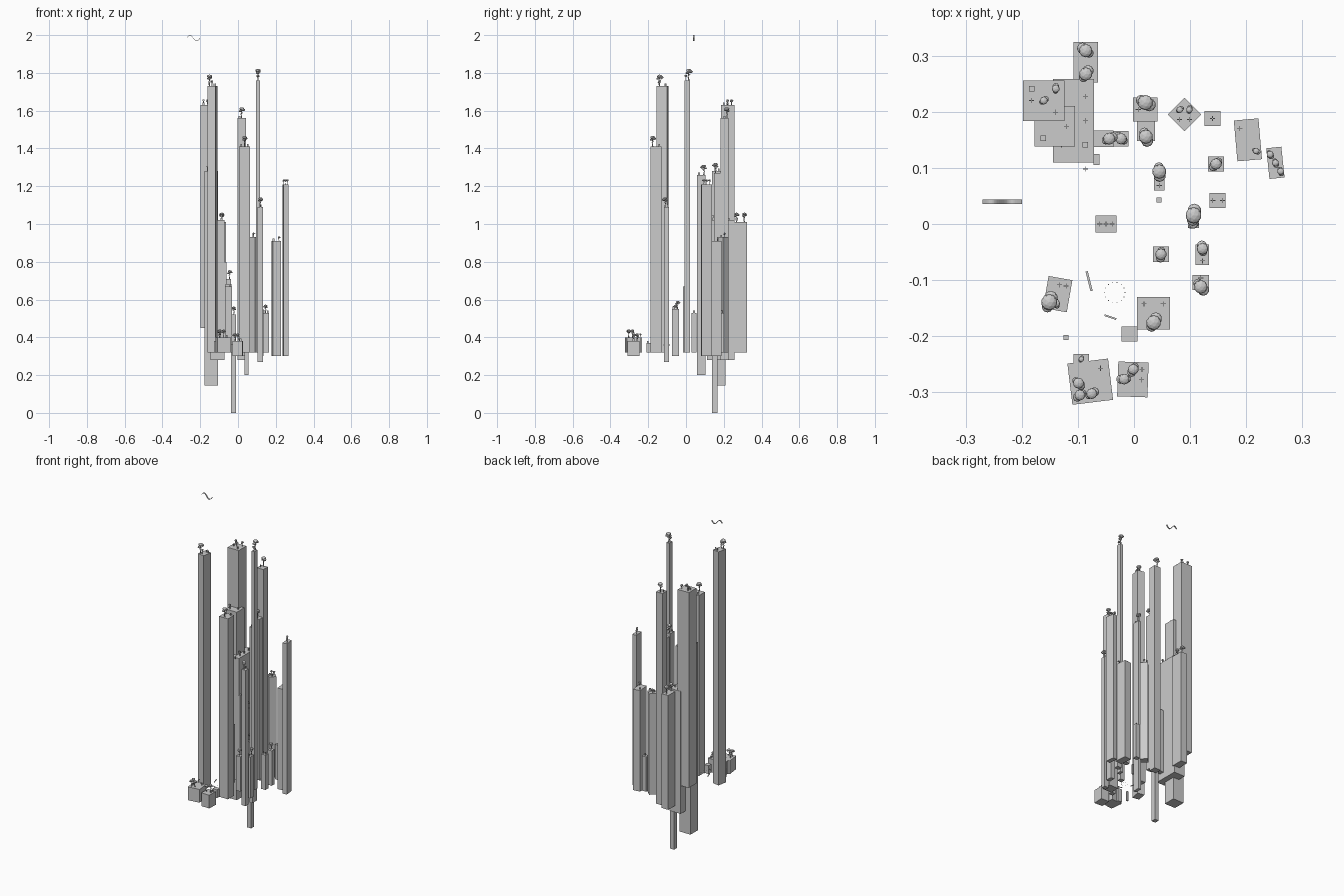
import bpy, bmesh, math, random
from mathutils import Matrix, Vector

if "Cube" in bpy.data.objects:
    bpy.data.objects.remove(bpy.data.objects["Cube"])

random.seed(4)
SIDE = {'N': (0, 1), 'S': (0, -1), 'E': (1, 0), 'W': (-1, 0), 'C': (0, 0)}


def finish(bm, name):
    me = bpy.data.meshes.new(name)
    bm.to_mesh(me)
    bm.free()
    ob = bpy.data.objects.new(name, me)
    bpy.context.collection.objects.link(ob)
    return ob


def box(bm, c, size, rot=0.0):
    m = (Matrix.Translation(c) @ Matrix.Rotation(math.radians(rot), 4, 'Z')
         @ Matrix.Diagonal((*size, 1)))
    bmesh.ops.create_cube(bm, size=1, matrix=m)


def rod(bm, a, b, r1, r2):
    d = b - a
    m = Matrix.Translation((a + b) / 2) @ d.to_track_quat('Z', 'Y').to_matrix().to_4x4()
    bmesh.ops.create_cone(bm, cap_ends=True, segments=6, radius1=r1,
                          radius2=r2, depth=d.length, matrix=m)


# Bonsai tree: bent trunk, a branch and flattened leaf clumps
def tree(base, s):
    bm = bmesh.new()
    a = random.uniform(0, math.tau)
    lean = Vector((math.cos(a), math.sin(a), 0)) * .007 * s
    up = Vector((0, 0, s))
    mid = base - lean / 2 + up * .018
    rod(bm, base, mid, .0028 * s, .0022 * s)
    rod(bm, mid, base + up * .036, .0022 * s, .0012 * s)
    rod(bm, mid, base + lean + up * .028, .0014 * s, .001 * s)
    for k in range(3):
        r = (.0115 - .0017 * k) * s
        c = base + lean * (0, 1, -1)[k] + up * (.042 - .005 * k)
        m = Matrix.Translation(c) @ Matrix.Diagonal((r, r, r * .6, 1))
        bmesh.ops.create_icosphere(bm, subdivisions=2, radius=1, matrix=m)
    finish(bm, "bonsai_tree")


# Grass tuft: two crossed upright blades
def tuft(p):
    bm = bmesh.new()
    for rot in (0, 90):
        box(bm, p + Vector((0, 0, .006)), (.009, .0012, .014), rot)
    finish(bm, "grass_tuft")


# Stone lantern: post, body and cap
def lantern(p):
    bm = bmesh.new()
    for k in range(3):
        w = .004 + .003 * k
        box(bm, p + Vector((0, 0, .007 + .009 * k)), (w, w, .016 - .005 * k))
    finish(bm, "stone_lantern")


# Pillar with planting: capitals give big trees, small letters shrubs,
# "+" a tuft, "=" a lantern, each placed towards the named compass side
def pillar(cx, cy, w, d, z0, z1, plants="", rot=0):
    bm = bmesh.new()
    box(bm, (cx, cy, (z0 + z1) / 2), (w, d, z1 - z0), rot)
    finish(bm, "rock_pillar")
    turn = Matrix.Rotation(math.radians(rot), 3, 'Z')
    for word in plants.split():
        dirs = [SIDE[c] for c in word.upper() if c in SIDE]
        u, v = (sum(q[i] for q in dirs) for i in (0, 1))
        p = Vector((cx, cy, z1)) + turn @ Vector((u * w * .29, v * d * .29, 0))
        if word[0] == '+':
            tuft(p)
        elif word[0] == '=':
            lantern(p)
        else:
            tree(p, (.72 + .3 * z1) * (1 if word.isupper() else .5))


FLOOR = .32
# Main cluster at the back left
pillar(-.161, .22, .074, .072, .45, 1.63, "ne c =nw +w +se")
pillar(-.141, .174, .072, .072, .145, 1.28, "=sw +e")
pillar(-.108, .184, .073, .148, .28, 1.02, "=se +e +ne +nne +sw +sse")
pillar(-.086, .288, .043, .072, FLOOR, 1.01, "N S")
pillar(-.055, .152, .037, .029, FLOOR, .71, "E")
pillar(-.023, .152, .027, .028, 0, .52, "C")
pillar(-.067, .115, .011, .019, FLOOR, .8)
pillar(-.05, 0, .038, .031, FLOOR, .67, "+w +c +e")

# Upright pillars
pillar(.02, .204, .043, .043, .28, 1.56, "N +w")
pillar(.021, .166, .032, .036, .3, 1.27, "S")
pillar(.045, .081, .019, .043, .2, 1.26, "N +s")
pillar(.106, .007, .019, .029, FLOOR, 1.76, "N s")
pillar(.122, -.055, .024, .037, .3, .55, "N +s")
pillar(.035, -.159, .059, .058, FLOOR, 1.41, "S +nw +ne")

# Turned pillars
pillar(.09, .195, .042, .042, FLOOR, .93, "n e +w +s", 45)
pillar(.203, .15, .044, .073, .3, .91, "se +nw", 5)
pillar(.252, .109, .027, .055, .3, 1.21, "nw c se", 6)
pillar(-.136, -.125, .043, .058, FLOOR, 1.73, "SW s +n +ne", -10)

# Slim pillars sharing one footprint
for x, y, top, plants in ((.14, .188, .53, "+c"), (.146, .107, .53, "C"),
                          (.149, .042, .53, "+w +e"), (.048, -.054, .53, "C"),
                          (.119, -.104, 1.09, "S +n"), (-.008, -.196, .37, "")):
    pillar(x, y, .029, .027, .27 if top > 1 else FLOOR, top, plants)

# Low blocks at the front and two small posts
pillar(-.078, -.281, .073, .074, FLOOR, .4, "W S SW +ne", 7)
pillar(-.002, -.277, .054, .062, .3, .38, "N W +e +ne", -2)
pillar(-.094, -.241, .028, .018, FLOOR, .4, "c")
for x, y in ((-.1215, -.2025), (.0445, .0425)):
    pillar(x, y, .009, .009, FLOOR, .38)

# Loose planks and a ring of pebbles
bm = bmesh.new()
box(bm, (-.08, -.102, .36), (.004, .036, .004), 14)
box(bm, (-.042, -.166, .36), (.022, .003, .003), -18)
finish(bm, "loose_planks")
bm = bmesh.new()
for i in range(14):
    a = i * math.tau / 14
    c = Vector((-.034, -.122, .36)) + Vector((math.cos(a), math.sin(a), 0)) * .018
    box(bm, c, (.0015,) * 3)
finish(bm, "pebble_ring")

# Wavy ribbon high in the air
bm = bmesh.new()
rows = []
for i in range(25):
    t = i / 24
    x, z = -.27 + .07 * t, 1.984 + .0145 * math.sin(math.tau * t + .15)
    rows.append([bm.verts.new((x, .04 + u * .004, z + v * .0015))
                 for u, v in ((-1, -1), (1, -1), (1, 1), (-1, 1))])
for a, b in zip(rows, rows[1:]):
    for k in range(4):
        bm.faces.new((a[k], a[k - 1], b[k - 1], b[k]))
bm.faces.new(rows[0])
bm.faces.new(rows[-1])
bmesh.ops.recalc_face_normals(bm, faces=bm.faces)
finish(bm, "wavy_ribbon")
